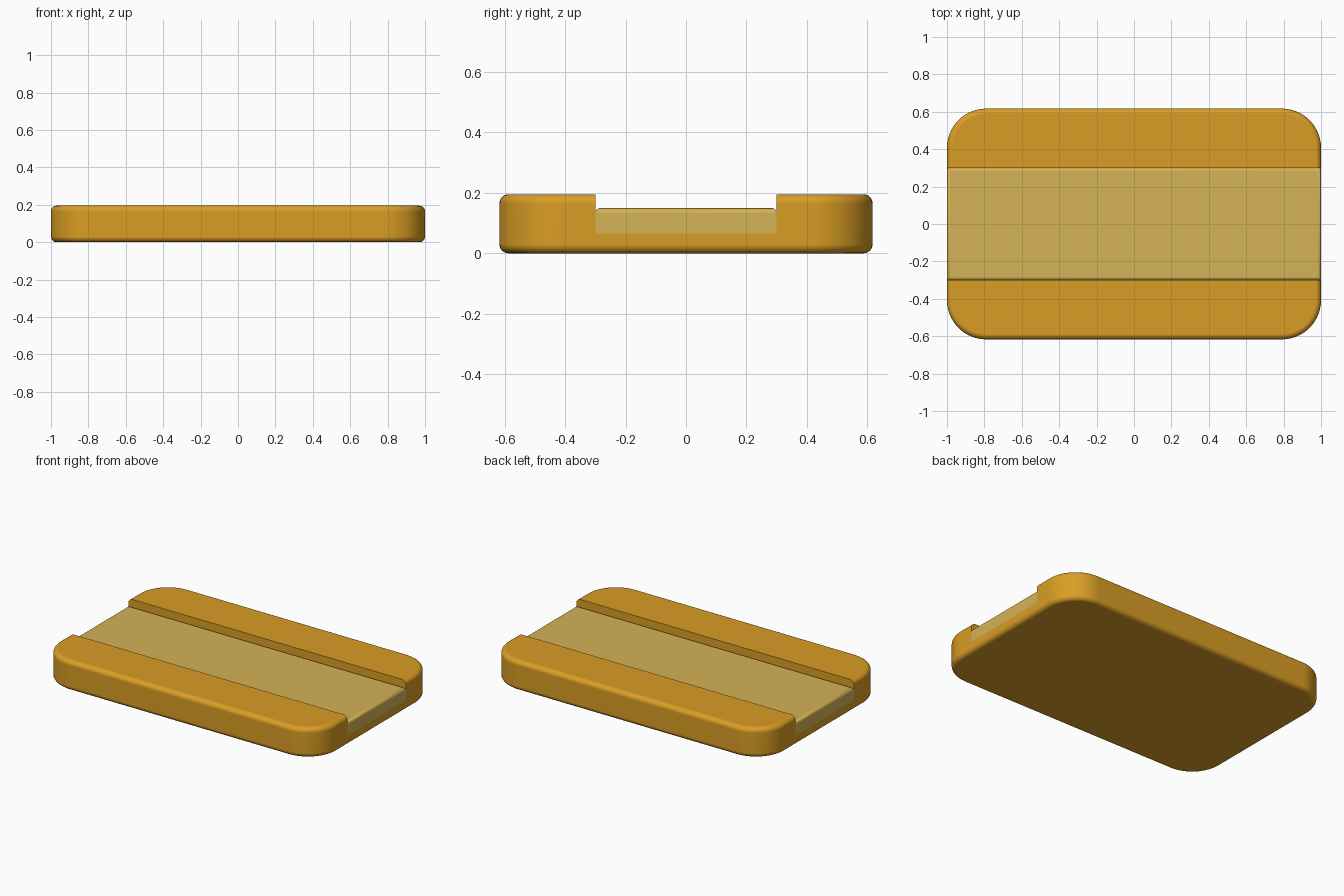
import bpy
import bmesh

default = bpy.data.objects.get("Cube")
if default:
    bpy.data.objects.remove(default, do_unlink=True)


def make_material(name, colour):
    mat = bpy.data.materials.new(name)
    mat.use_nodes = True
    mat.diffuse_color = colour
    mat.node_tree.nodes["Principled BSDF"].inputs["Base Color"].default_value = colour
    return mat


def make_block(name, size, bottom, mat, corner=0, rim=0, rim_bottom=True):
    """Box standing on a height, with rounded upright corners and rounded rims."""
    bm = bmesh.new()
    bmesh.ops.create_cube(bm, size=1)
    for v in bm.verts:
        v.co = [c * s for c, s in zip(v.co, size)]
        v.co.z += bottom + size[2] / 2
    if corner:
        upright = [e for e in bm.edges
                   if abs(e.verts[0].co.z - e.verts[1].co.z) > size[2] / 2]
        bmesh.ops.bevel(bm, geom=upright, offset=corner, segments=14,
                        profile=0.5, affect='EDGES')
    if rim:
        middle = bottom + size[2] / 2
        rims = [e for e in bm.edges
                if abs(e.verts[0].co.z - e.verts[1].co.z) < size[2] / 2
                and (rim_bottom or e.verts[0].co.z > middle)]
        bmesh.ops.bevel(bm, geom=rims, offset=rim, segments=6,
                        profile=0.5, affect='EDGES')
    mesh = bpy.data.meshes.new(name)
    bm.to_mesh(mesh)
    bm.free()
    mesh.materials.append(mat)
    obj = bpy.data.objects.new(name, mesh)
    bpy.context.collection.objects.link(obj)
    return obj


def activate(obj):
    bpy.ops.object.select_all(action='DESELECT')
    obj.select_set(True)
    bpy.context.view_layer.objects.active = obj


amber = make_material("amber", (0.70, 0.34, 0.018, 1))
pale_straw = make_material("pale straw", (0.66, 0.445, 0.093, 1))

# Rounded tray with a channel running its whole length
channel_width, channel_floor = 0.6, 0.065
tray = make_block("tray", (2, 1.234, 0.195), 0, amber, corner=0.21, rim=0.03)
cutter = make_block("channel_cutter", (3, channel_width, 0.4), channel_floor, amber)
cutter.hide_render = True
cut = tray.modifiers.new("channel", 'BOOLEAN')
cut.operation = 'DIFFERENCE'
cut.solver = 'EXACT'
cut.object = cutter
activate(tray)
bpy.ops.object.modifier_apply(modifier=cut.name)
bpy.data.objects.remove(cutter, do_unlink=True)

# Strip lying in the channel, softened along its upper edges
strip = make_block("inlay_strip", (2, channel_width, 0.085), channel_floor,
                   pale_straw, rim=0.018, rim_bottom=False)

for part in (tray, strip):
    activate(part)
    bpy.ops.object.shade_smooth_by_angle(angle=0.6)
    normals = part.modifiers.new("even shading", 'WEIGHTED_NORMAL')
    normals.keep_sharp = True
